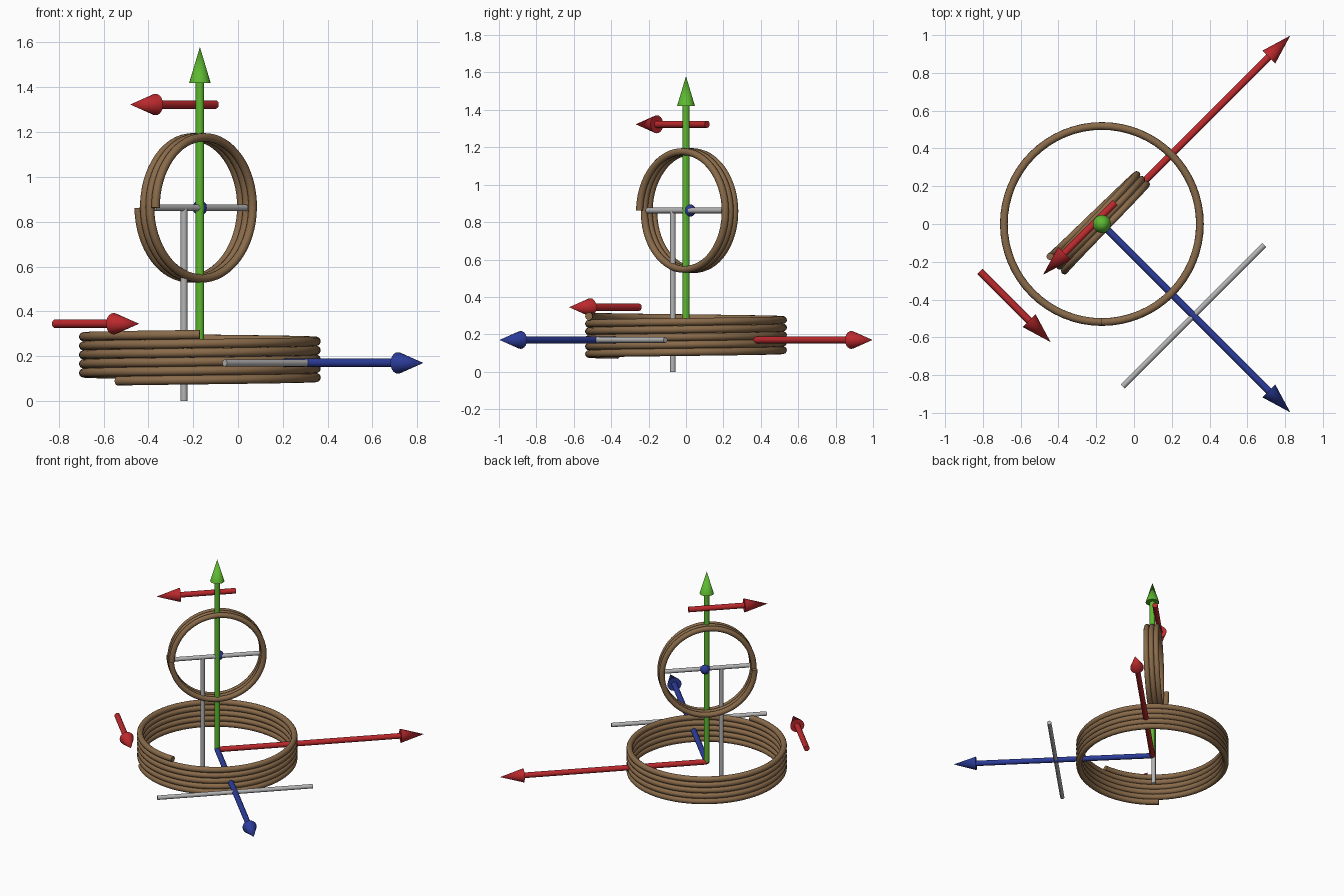
import bpy
import bmesh
import math
from mathutils import Vector

if "Cube" in bpy.data.objects:
    bpy.data.objects.remove(bpy.data.objects["Cube"])

# Tilted frame: U and V are horizontal diagonals, W is up
U = Vector((1, 1, 0)).normalized()
V = Vector((1, -1, 0)).normalized()
W = Vector((0, 0, 1))
ORIGIN = Vector((-0.17, 0, 0.17))
SHAFT, HEAD, HEAD_LEN, ROD = 0.019, 0.048, 0.16, 0.015
UPPER = 0.692  # height of the small coil's centre above the origin


def at(u, v, w):
    return ORIGIN + U * u + V * v + W * w


def material(name, rgb):
    mat = bpy.data.materials.new(name)
    mat.use_nodes = True
    colour = (*rgb, 1)
    mat.diffuse_color = colour
    bsdf = next(n for n in mat.node_tree.nodes if n.type == 'BSDF_PRINCIPLED')
    bsdf.inputs["Base Color"].default_value = colour
    return mat


BROWN = material("copper brown", (0.25, 0.145, 0.068))
RED = material("red", (0.5, 0.022, 0.026))
GREEN = material("green", (0.11, 0.48, 0.03))
BLUE = material("blue", (0.025, 0.045, 0.32))
GREY = material("light grey", (0.46, 0.46, 0.46))


def finish(obj, mat):
    obj.data.materials.append(mat)
    bpy.ops.object.select_all(action='DESELECT')
    obj.select_set(True)
    bpy.context.view_layer.objects.active = obj
    bpy.ops.object.shade_smooth_by_angle(angle=math.radians(40))


def mesh_object(name, bm, mat):
    mesh = bpy.data.meshes.new(name)
    bm.to_mesh(mesh)
    bm.free()
    obj = bpy.data.objects.new(name, mesh)
    bpy.context.collection.objects.link(obj)
    finish(obj, mat)
    return obj


def add_taper(bm, start, end, r1, r2):
    axis = end - start
    turn = axis.to_track_quat('Z', 'Y').to_matrix().to_4x4()
    turn.translation = (start + end) / 2
    bmesh.ops.create_cone(bm, cap_ends=True, segments=20, radius1=r1,
                          radius2=r2, depth=axis.length, matrix=turn)


def rod(name, start, end):
    bm = bmesh.new()
    add_taper(bm, start, end, ROD, ROD)
    mesh_object(name, bm, GREY)


def arrow(name, start, tip, mat):
    neck = tip - (tip - start).normalized() * HEAD_LEN
    bm = bmesh.new()
    add_taper(bm, start, neck, SHAFT, SHAFT)
    add_taper(bm, neck, tip, HEAD, 0)
    mesh_object(name, bm, mat)


def coil(name, centre, a, b, rise, radius, first, turns, wire):
    """Wound wire: circles in the a-b plane and climbs by rise."""
    curve = bpy.data.curves.new(name, 'CURVE')
    curve.dimensions = '3D'
    curve.bevel_depth = wire
    curve.bevel_resolution = 4
    curve.use_fill_caps = True
    steps = int(turns * 64)
    spline = curve.splines.new('POLY')
    spline.points.add(steps)
    for i, point in enumerate(spline.points):
        t = i / steps
        ang = first + t * turns * math.tau
        p = centre + (a * math.cos(ang) + b * math.sin(ang)) * radius + rise * t
        point.co = (*p, 1)
    obj = bpy.data.objects.new(name, curve)
    bpy.context.collection.objects.link(obj)
    bpy.ops.object.select_all(action='DESELECT')
    obj.select_set(True)
    bpy.context.view_layer.objects.active = obj
    bpy.ops.object.convert(target='MESH')
    finish(bpy.context.view_layer.objects.active, BROWN)


# Main axes
for label, axis, mat in (("red", U, RED), ("green", W, GREEN), ("blue", V, BLUE)):
    arrow(label + "_axis_arrow", ORIGIN, ORIGIN + axis * 1.41, mat)

# Coils
coil("large_coil", at(0, 0, -0.08), U, -V, W * 0.207, 0.519,
     math.pi, 5.125, 0.0205)
coil("small_coil", at(0, 0.036, UPPER), U, -W, V * -0.108, 0.315,
     math.pi, 3, 0.019)

# Direction arrows beside the coils
arrow("upper_current_arrow", at(0.13, -0.03, 1.153), at(-0.41, -0.03, 1.153), RED)
arrow("lower_current_arrow", at(-0.634, -0.28, 0.175), at(-0.634, 0.25, 0.175), RED)

# Thin rods
rod("vertical_rod", at(-0.1, 0, -0.17), at(-0.1, 0, UPPER))
rod("small_coil_rod", at(-0.29, 0, UPPER), at(0.29, 0, UPPER))
rod("outer_rod", at(-0.53, 0.686, 0), at(0.53, 0.686, 0))

# Pivot ball
ball = bmesh.new()
bmesh.ops.create_uvsphere(ball, u_segments=16, v_segments=10, radius=0.033)
pivot = mesh_object("pivot_ball", ball, BLUE)
pivot.location = at(0.014, -0.014, UPPER)
